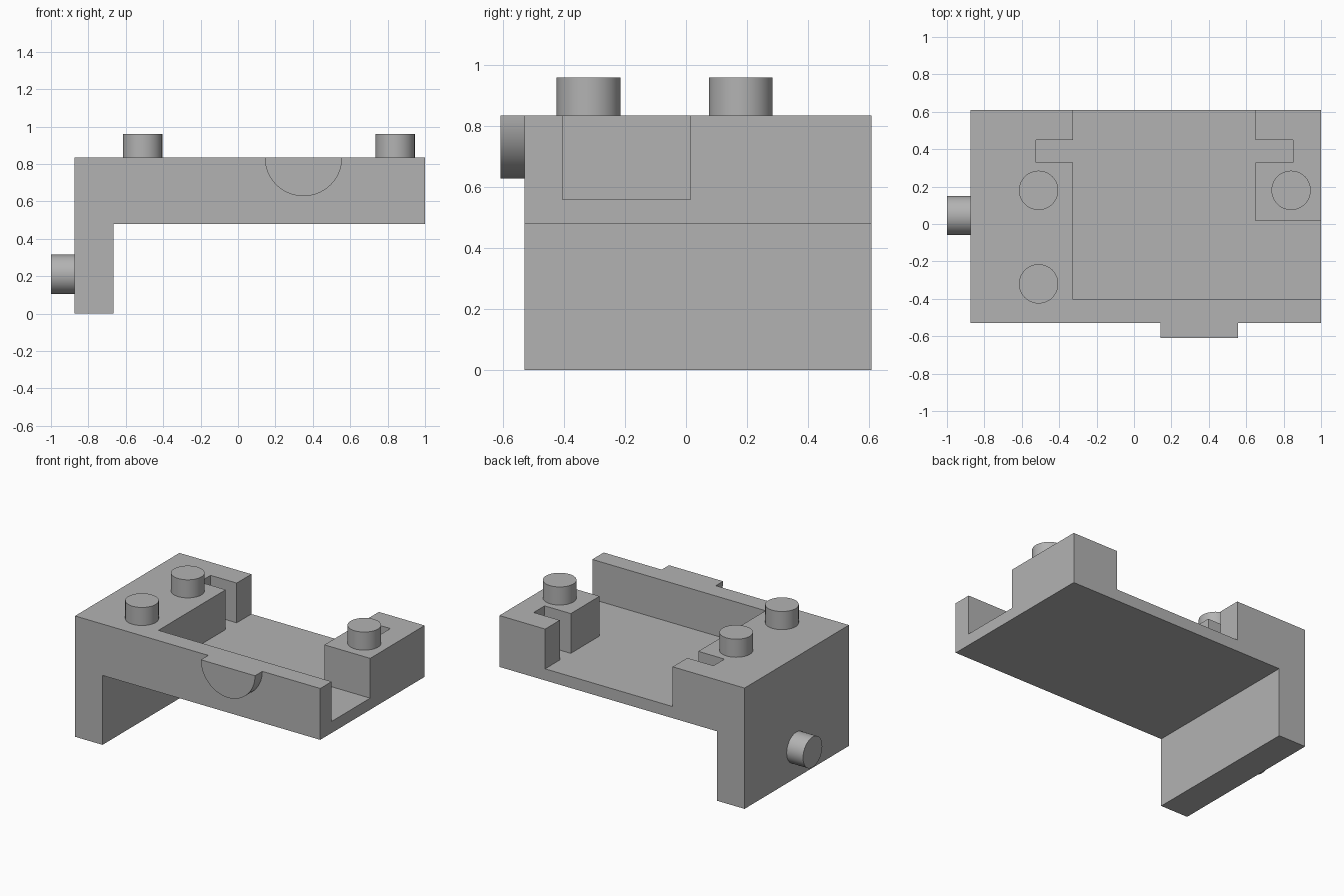
import bpy
import bmesh
from math import pi, cos, sin, radians
from mathutils import Matrix

if "Cube" in bpy.data.objects:
    bpy.data.objects.remove(bpy.data.objects["Cube"])

grey = bpy.data.materials.new("plain grey")
grey.use_nodes = True
COLOUR = (0.45, 0.45, 0.45, 1)
grey.diffuse_color = COLOUR
grey.node_tree.nodes["Principled BSDF"].inputs["Base Color"].default_value = COLOUR

FRONT, BACK = -0.53, 0.61
LEFT, RIGHT = 1.0, -0.875
TOP, UNDERSIDE, FLOOR = 0.835, 0.48, 0.56


def prism(name, outline, start, end, axis="Z"):
    """Extrude a flat outline along z, or an x-z outline along y."""
    bm = bmesh.new()
    if axis == "Z":
        place = lambda a, b, d: (a, b, d)
    else:
        place = lambda a, b, d: (a, d, b)
    face = bm.faces.new([bm.verts.new(place(a, b, start)) for a, b in outline])
    extruded = bmesh.ops.extrude_face_region(bm, geom=[face])["geom"]
    moved = [v for v in extruded if isinstance(v, bmesh.types.BMVert)]
    bmesh.ops.translate(bm, verts=moved, vec=place(0, 0, end - start))
    bmesh.ops.recalc_face_normals(bm, faces=bm.faces)
    mesh = bpy.data.meshes.new(name)
    bm.to_mesh(mesh)
    bm.free()
    mesh.materials.append(grey)
    obj = bpy.data.objects.new(name, mesh)
    bpy.context.collection.objects.link(obj)
    return obj


def smooth(obj):
    bpy.ops.object.select_all(action="DESELECT")
    obj.select_set(True)
    bpy.context.view_layer.objects.active = obj
    bpy.ops.object.shade_smooth_by_angle(angle=radians(30))


def peg(name, base, sideways=False):
    """Round peg standing on the body, or pointing out to the right."""
    radius, height = 0.105, 0.125
    circle = [(radius * cos(i * pi / 32), radius * sin(i * pi / 32)) for i in range(64)]
    obj = prism(name, circle, 0, height)
    if sideways:
        obj.data.transform(Matrix.Rotation(-pi / 2, 4, "Y"))
    obj.data.transform(Matrix.Translation(base))
    smooth(obj)


# Bracket body: a thick deck with one leg along the right side
leg_inner = -0.665
body = prism("bracket_body", [
    (RIGHT, 0), (leg_inner, 0), (leg_inner, UNDERSIDE),
    (LEFT, UNDERSIDE), (LEFT, TOP), (RIGHT, TOP)], FRONT, BACK, "Y")

# Tray pocket, open at the back and left, with a slot into each block
OVER = 0.2
pocket = prism("pocket_cutter", [
    (-0.325, -0.405), (LEFT + OVER, -0.405), (LEFT + OVER, 0.015), (0.65, 0.015),
    (0.65, 0.33), (0.85, 0.33), (0.85, 0.45), (0.65, 0.45), (0.65, BACK + OVER),
    (-0.325, BACK + OVER), (-0.325, 0.45), (-0.525, 0.45),
    (-0.525, 0.33), (-0.325, 0.33)], FLOOR, TOP + OVER)
pocket.hide_render = True
cut = body.modifiers.new("pocket", "BOOLEAN")
cut.operation = "DIFFERENCE"
cut.solver = "EXACT"
cut.object = pocket
bpy.context.view_layer.objects.active = body
bpy.ops.object.modifier_apply(modifier=cut.name)
bpy.data.objects.remove(pocket)

# Half-round boss on the front wall
boss_radius = 0.207
half_circle = [(0.35 + boss_radius * cos(pi + i * pi / 32),
                TOP + boss_radius * sin(pi + i * pi / 32)) for i in range(33)]
smooth(prism("front_boss", half_circle, -0.61, FRONT, "Y"))

# Pegs
peg("right_front_peg", (-0.51, -0.32, TOP))
peg("right_back_peg", (-0.51, 0.18, TOP))
peg("left_peg", (0.84, 0.18, TOP))
peg("side_peg", (RIGHT, 0.045, 0.21), sideways=True)
